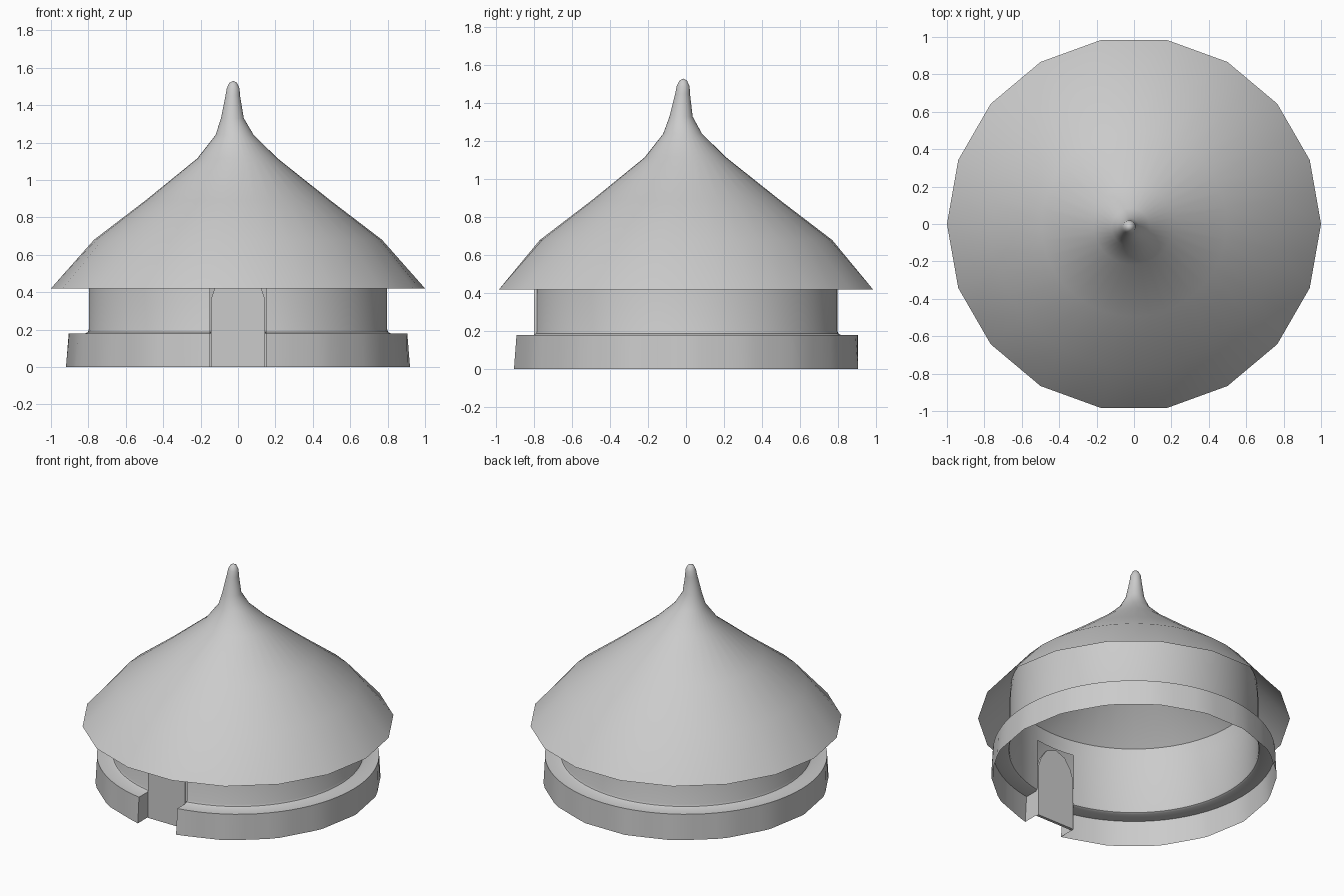
import bpy, bmesh
from math import sin, cos, asin, pi, radians

if "Cube" in bpy.data.objects:
    bpy.data.objects.remove(bpy.data.objects["Cube"])

SIDES = 18


def poly_factor(phi):
    """Pulls a circle in to an 18-sided outline (flat side facing front)."""
    step = 2 * pi / SIDES
    d = (phi + step / 2) % step - step / 2
    return cos(step / 2) / cos(d)


def finish(name, bm, angle=None):
    bmesh.ops.recalc_face_normals(bm, faces=bm.faces[:])
    me = bpy.data.meshes.new(name)
    bm.to_mesh(me)
    bm.free()
    ob = bpy.data.objects.new(name, me)
    bpy.context.collection.objects.link(ob)
    bpy.ops.object.select_all(action='DESELECT')
    ob.select_set(True)
    bpy.context.view_layer.objects.active = ob
    if angle is None:
        bpy.ops.object.shade_smooth()
    else:
        bpy.ops.object.shade_smooth_by_angle(angle=radians(angle))
    return ob


def skin(bm, rings, closed):
    for a, b in zip(rings, rings[1:]):
        n = len(a)
        for i in range(n if closed else n - 1):
            j = (i + 1) % n
            bm.faces.new((a[i], a[j], b[j], b[i]))


# Roof: thin shell, 18-sided eave turning round, with a slightly leaning tip
# (radius, z, x shift, y shift)
roof = [(1.0, .42, 0, 0), (.77, .68, 0, 0), (.495, .89, 0, 0),
        (.215, 1.115, -.003, -.003), (.102, 1.24, -.018, -.018),
        (.061, 1.33, -.030, -.026), (.039, 1.45, -.028, -.018),
        (.034, 1.49, -.026, -.015), (.020, 1.52, -.026, -.015)]
bm = bmesh.new()
rings = []
seg = SIDES * 2
for k, (r, z, dx, dy) in enumerate(roof):
    ring = []
    for i in range(seg):
        phi = 2 * pi * (i + .5 * 2) / seg
        q = r * (poly_factor(phi) if k == 0 else 1)
        ring.append(bm.verts.new((q * sin(phi) + dx, -q * cos(phi) + dy, z)))
    rings.append(ring)
skin(bm, rings, True)
tip = bm.verts.new((-.026, -.015, 1.53))
for i in range(seg):
    bm.faces.new((rings[-1][i], rings[-1][(i + 1) % seg], tip))
finish("roof", bm)

# Plinth and wall: one open shell with a parallel-sided gap for the doorway
GAP, N = .15, 72
base = [(.92, 0), (.905, .18), (.815, .18), (.803, .187), (.798, .20),
        (.798, .55), (.79, .65)]
bm = bmesh.new()
rings = []
for k, (r, z) in enumerate(base):
    a0 = asin(GAP / r)
    ring = []
    for i in range(N + 1):
        phi = a0 + (2 * pi - 2 * a0) * i / N
        q = r * (poly_factor(phi) if k == 0 else 1)
        ring.append(bm.verts.new((q * sin(phi), -q * cos(phi), z)))
    rings.append(ring)
skin(bm, rings, False)
# wall above the doorway
lintel = []
for ring, (r, z) in zip(rings[-2:], base[-2:]):
    a0 = asin(GAP / r)
    mid = [bm.verts.new((r * sin(t * a0), -r * cos(t * a0), z)) for t in (-.5, 0, .5)]
    lintel.append([ring[-1]] + mid + [ring[0]])
skin(bm, lintel, False)
# end faces of the plinth on both sides of the gap
for i in (0, -1):
    corner = bm.verts.new((rings[4][i].co.x, rings[4][i].co.y, 0))
    bm.faces.new([rings[k][i] for k in range(5)] + [corner])
finish("plinth_and_wall", bm, 35)

# Door: flat panel with a narrowing arched top
half = [(.145, 0), (.145, .36), (.122, .43), (.075, .50), (0, .53)]
outline = half + [(-x, z) for x, z in reversed(half[:-1])]
bm = bmesh.new()
face = bm.faces.new([bm.verts.new((x, -.80, z)) for x, z in outline])
ext = bmesh.ops.extrude_face_region(bm, geom=[face])
bmesh.ops.translate(bm, vec=(0, .02, 0),
                    verts=[v for v in ext["geom"] if isinstance(v, bmesh.types.BMVert)])
finish("door", bm, 20)
